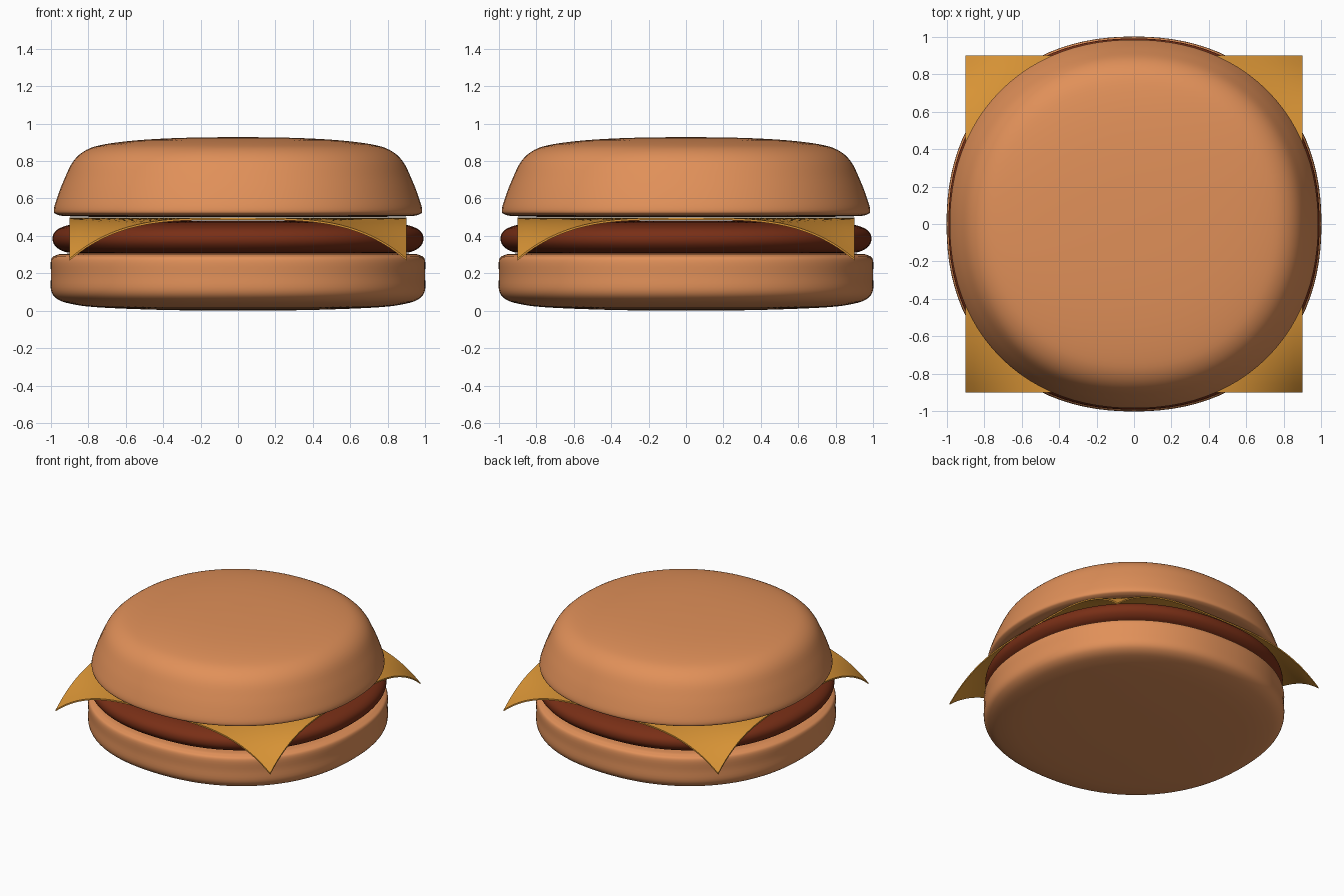
import bpy, bmesh, math

if "Cube" in bpy.data.objects:
    bpy.data.objects.remove(bpy.data.objects["Cube"])


def material(name, color):
    mat = bpy.data.materials.new(name)
    mat.diffuse_color = (*color, 1)
    mat.use_nodes = True
    mat.node_tree.nodes["Principled BSDF"].inputs["Base Color"].default_value = mat.diffuse_color
    return mat


def finish(name, bm, mat):
    bmesh.ops.recalc_face_normals(bm, faces=bm.faces[:])
    mesh = bpy.data.meshes.new(name)
    bm.to_mesh(mesh)
    bm.free()
    mesh.materials.append(mat)
    for p in mesh.polygons:
        p.use_smooth = True
    obj = bpy.data.objects.new(name, mesh)
    bpy.context.collection.objects.link(obj)
    return obj


def smooth_profile(pts, steps=4):
    """Catmull-Rom curve through the (radius, height) points."""
    p = [pts[0]] + pts + [pts[-1]]
    out = []
    for i in range(1, len(p) - 2):
        for s in range(steps):
            t = s / steps
            out.append(tuple(
                0.5 * (2 * b + (c - a) * t + (2 * a - 5 * b + 4 * c - d) * t * t
                       + (3 * b - a - 3 * c + d) * t ** 3)
                for a, b, c, d in zip(*p[i - 1:i + 3])))
    return out + [pts[-1]]


def soft_disc(name, pts, mat, power=2.2, segments=96):
    """Profile swept round a slightly squared circle, with closed caps."""
    bm = bmesh.new()
    rings = []
    for r, z in smooth_profile(pts):
        ring = []
        for i in range(segments):
            a = 2 * math.pi * i / segments
            c, s = math.cos(a), math.sin(a)
            k = r * (abs(c) ** power + abs(s) ** power) ** (-1 / power)
            ring.append(bm.verts.new((k * c, k * s, z)))
        rings.append(ring)
    for lo, hi in zip(rings, rings[1:]):
        for i in range(segments):
            j = (i + 1) % segments
            bm.faces.new((lo[i], lo[j], hi[j], hi[i]))
    bm.faces.new(rings[0][::-1])
    bm.faces.new(rings[-1])
    return finish(name, bm, mat)


bread = material("bread", (0.75, 0.28, 0.10))
meat = material("meat", (0.19, 0.028, 0.008))
dairy = material("dairy", (0.70, 0.30, 0.037))

# Bottom bun
soft_disc("bottom_bun", [
    (0.05, 0.0), (0.4, 0.004), (0.75, 0.018), (0.9, 0.038), (0.97, 0.065),
    (1.0, 0.11), (1.0, 0.19), (1.0, 0.27), (0.975, 0.295), (0.9, 0.305),
    (0.5, 0.31), (0.05, 0.31)], bread)

# Patty
soft_disc("patty", [
    (0.05, 0.30), (0.6, 0.30), (0.86, 0.306), (0.94, 0.32), (0.98, 0.35),
    (0.992, 0.385), (0.98, 0.42), (0.94, 0.447), (0.86, 0.463), (0.6, 0.478),
    (0.05, 0.483)], meat)

# Top bun
soft_disc("top_bun", [
    (0.05, 0.50), (0.6, 0.50), (0.9, 0.505), (0.97, 0.515), (0.985, 0.54),
    (0.965, 0.61), (0.93, 0.70), (0.88, 0.80), (0.81, 0.86), (0.71, 0.89),
    (0.53, 0.912), (0.3, 0.924), (0.05, 0.928)], bread, power=2.15)

# Cheese slice: square sheet with drooping corners
bm = bmesh.new()
bmesh.ops.create_grid(bm, x_segments=40, y_segments=40, size=0.9)
top = bm.faces[:]
for v in bm.verts:
    v.co.z = 0.497 - 0.217 * abs(v.co.x * v.co.y / 0.81) ** 3.5
ret = bmesh.ops.extrude_face_region(bm, geom=top, use_keep_orig=True)
for v in [g for g in ret["geom"] if isinstance(g, bmesh.types.BMVert)]:
    v.co.z -= 0.011
cheese = finish("cheese_slice", bm, dairy)
bpy.context.view_layer.objects.active = cheese
cheese.select_set(True)
bpy.ops.object.shade_smooth_by_angle(angle=math.radians(40))
